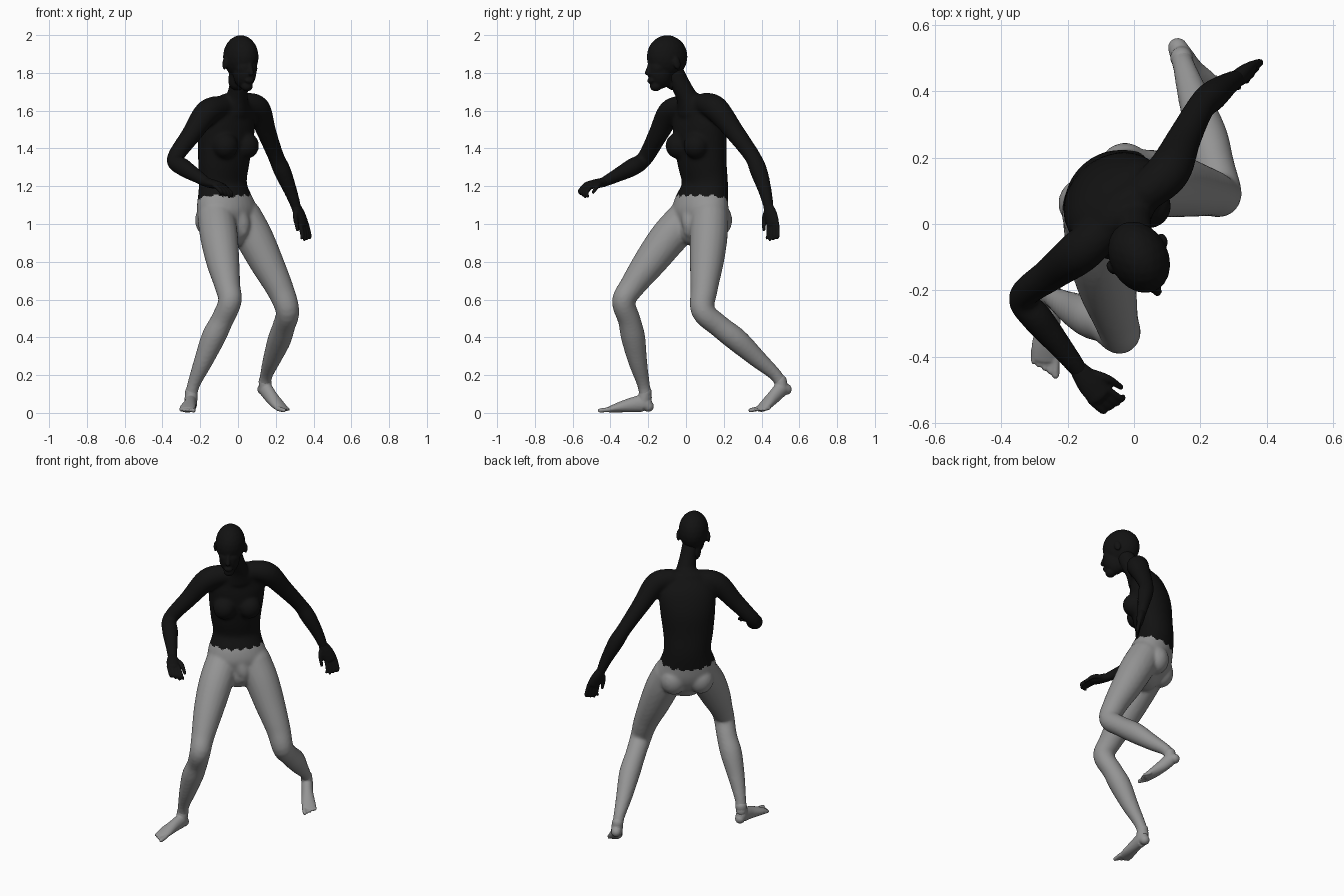
import bpy, bmesh, math
from mathutils import Vector as V, Matrix

cube = bpy.data.objects.get("Cube")
if cube:
    bpy.data.objects.remove(cube, do_unlink=True)


def material(name, value):
    m = bpy.data.materials.new(name)
    m.use_nodes = True
    m.diffuse_color = (value, value, value, 1)
    bsdf = m.node_tree.nodes["Principled BSDF"]
    bsdf.inputs["Base Color"].default_value = (value, value, value, 1)
    bsdf.inputs["Roughness"].default_value = 0.8
    return m


BLACK = material("black", 0.006)
GREY = material("grey", 0.3)


def tube(bm, stations, side=(1, 0, 0), sides=20, steps=5):
    """Rounded loft through (x, y, z, half width, half depth) stations."""
    pts = [(V(s[:3]), s[3], s[-1]) for s in stations]
    pad = [pts[0]] + pts + [pts[-1]]
    path = []
    for i in range(1, len(pts)):
        for k in range(steps + (i == len(pts) - 1)):
            t = k / steps
            w = (-t + 2*t*t - t**3, 2 - 5*t*t + 3*t**3, t + 4*t*t - 3*t**3, t**3 - t*t)
            path.append([sum((pad[i - 1 + j][c] * (w[j] / 2) for j in range(4)),
                             V() if c == 0 else 0) for c in range(3)])
    first = (path[1][0] - path[0][0]).normalized()
    last = (path[-1][0] - path[-2][0]).normalized()

    def cap(end, axis):
        p, a, b = end
        r = min(a, b)
        return [[p + axis * r * math.sin(q), a * math.cos(q), b * math.cos(q)]
                for q in (0.4, 0.8, 1.15, 1.4)]
    path = cap(path[0], -first)[::-1] + path + cap(path[-1], last)
    rings = []
    for i, (p, a, b) in enumerate(path):
        tan = (path[min(i + 1, len(path) - 1)][0] - path[max(i - 1, 0)][0]).normalized()
        u = (V(side) - tan * V(side).dot(tan)).normalized()
        v = tan.cross(u)
        rings.append([bm.verts.new(p + u * a * math.cos(q) + v * b * math.sin(q))
                      for q in (math.tau * k / sides for k in range(sides))])
    for r0, r1 in zip(rings, rings[1:]):
        for k in range(sides):
            n = (k + 1) % sides
            bm.faces.new((r0[k], r0[n], r1[n], r1[k]))
    bm.faces.new(rings[0][::-1])
    bm.faces.new(rings[-1])


def ball(bm, centre, radii, left=V((1, 0, 0)), tilt=0):
    """Ellipsoid with radii along left, forward and up."""
    turn = Matrix.Rotation(math.atan2(left.y, left.x), 4, 'Z') @ Matrix.Rotation(tilt, 4, 'X')
    bmesh.ops.create_icosphere(bm, subdivisions=3, radius=1,
                               matrix=Matrix.Translation(centre) @ turn @ Matrix.Diagonal((*radii, 1)))


def fuse(name, bm, mats, voxel, smooth):
    """Melt the overlapping volumes into one smooth skin."""
    bmesh.ops.recalc_face_normals(bm, faces=bm.faces)
    mesh = bpy.data.meshes.new(name)
    bm.to_mesh(mesh)
    bm.free()
    ob = bpy.data.objects.new(name, mesh)
    bpy.context.collection.objects.link(ob)
    bpy.ops.object.select_all(action='DESELECT')
    ob.select_set(True)
    bpy.context.view_layer.objects.active = ob
    mod = ob.modifiers.new("fuse", 'REMESH')
    mod.mode = 'VOXEL'
    mod.voxel_size = voxel
    soft = ob.modifiers.new("soften", 'SMOOTH')
    soft.factor = 0.5
    soft.iterations = smooth
    for m in ("fuse", "soften"):
        bpy.ops.object.modifier_apply(modifier=m)
    ob.data.materials.clear()
    for m in mats:
        ob.data.materials.append(m)
    bpy.ops.object.shade_smooth()
    return ob


# Body: torso turned towards its left, arms and legs melted in
L, F, UP = V((0.76, 0.65, 0)), V((0.65, -0.76, 0)), V((0, 0, 1))
bm = bmesh.new()
tube(bm, [(-.035, .055, .97, .12, .09), (-.05, .07, 1.03, .175, .12),
          (-.065, .08, 1.1, .172, .125), (-.08, .1, 1.21, .14, .108),
          (-.075, .085, 1.33, .15, .115), (-.065, .075, 1.45, .163, .12),
          (-.05, .06, 1.55, .165, .105), (-.03, .04, 1.62, .13, .075)], L, 32)
tube(bm, [(-.02, .03, 1.6, .09, .07), (-.005, .005, 1.67, .06, .055),
          (.005, -.03, 1.74, .05, .052), (.01, -.06, 1.8, .05, .052)], L)
for s in (-1, 1):
    ball(bm, V((-.07, .075, 1.415)) + F * .09 + L * s * .073, (.068, .068, .07), L)
    ball(bm, V((-.055, .075, 1.02)) - F * .055 + L * s * .08, (.078, .075, .09), L)
tube(bm, [(-.02, .03, 1.08, .06, .06), (.015, .03, 1.0, .05, .055), (.02, .025, .96, .035, .04)], L)
# right arm, left arm
tube(bm, [(-.09, -.02, 1.62, .06), (-.165, -.085, 1.59, .066), (-.25, -.15, 1.47, .052),
          (-.335, -.22, 1.345, .043), (-.29, -.285, 1.30, .047), (-.22, -.37, 1.255, .036),
          (-.165, -.44, 1.22, .027)])
tube(bm, [(.04, .1, 1.635, .06), (.105, .16, 1.61, .066), (.15, .255, 1.49, .052),
          (.2, .35, 1.36, .043), (.235, .385, 1.28, .046), (.28, .42, 1.17, .035),
          (.308, .437, 1.09, .027)])
# right leg, left leg
tube(bm, [(-.115, .01, 1.04, .1), (-.1, -.09, .93, .1), (-.08, -.19, .8, .088),
          (-.055, -.285, .67, .068), (-.043, -.33, .59, .062), (-.085, -.3, .49, .06),
          (-.13, -.28, .4, .064), (-.185, -.255, .27, .05), (-.235, -.225, .15, .034),
          (-.25, -.213, .08, .034)])
tube(bm, [(.025, .125, 1.04, .1), (.085, .12, .93, .1), (.15, .11, .8, .09),
          (.225, .095, .65, .072), (.262, .09, .54, .063), (.243, .175, .46, .06),
          (.218, .27, .385, .062), (.18, .38, .285, .048), (.15, .475, .2, .034),
          (.14, .51, .14, .033)])
body = fuse("body", bm, [BLACK, GREY], 0.009, 8)

# Ragged hem: black above the waistline, grey below, dipping at the back
for p in body.data.polygons:
    c = p.center
    rel = c - V((-.07, .085, 0))
    back = -rel.dot(F)
    ripple = .007 * math.sin(14 * math.atan2(rel.dot(L), back))
    near_arm = c.y < -.13 or (c.x > .2 and c.y > .3)
    hem = 1.14 - .2 * max(back, -.05) + ripple
    is_arm = near_arm and (c.z > 1.1 or (c.y > .38 and c.z > .9))
    p.material_index = 0 if is_arm or c.z > hem else 1

# Head with jaw, nose and ears
HL, HF = V((.88, .47, 0)), V((.47, -.88, 0))
mid = V((.015, -.1, 1.885))
bm = bmesh.new()
ball(bm, mid, (.088, .113, .115), HL)
ball(bm, mid + HF * .045 - UP * .085, (.06, .066, .085), HL, .25)
ball(bm, mid + HF * .068 - UP * .155, (.032, .032, .028), HL)
ball(bm, mid + HF * .066 - UP * .06, (.06, .045, .05), HL)
tube(bm, [(*(mid + HF * .105 - UP * .04), .009), (*(mid + HF * .118 - UP * .085), .014)])
ball(bm, mid + HF * .1 - UP * .127, (.026, .014, .015), HL)
tube(bm, [(*(mid - HF * .015 - UP * .06), .055), (*(mid - HF * .04 - UP * .13), .048)], HL)
for s in (-1, 1):
    ball(bm, mid + HL * s * .09 - HF * .012 - UP * .035, (.011, .02, .034), HL, .2)
fuse("head", bm, [BLACK], 0.006, 3)


# Hands with curled fingers
def hand(name, wrist, knuckle, tip, thumb_side):
    w, k, t, s = V(wrist), V(knuckle), V(tip), V(thumb_side)
    bm = bmesh.new()
    tube(bm, [(*w, .028, .025), (*w.lerp(k, .5), .038, .024), (*k, .038, .02)], s)
    for i in range(4):
        off = s * (.03 - .02 * i)
        end = k.lerp(t, 1 - .08 * abs(i - 1)) + off * 1.1
        bend = k.lerp(t, .5) + (k - w) * .22 + off * 1.1
        tube(bm, [(*(k + off), .012), (*bend, .011), (*end, .008)], s, 10)
    base = w.lerp(k, .35) + s * .025
    tube(bm, [(*base, .016), (*(base + s * .028 + (k - w) * .4), .013),
              (*(base + s * .03 + (t - w) * .55), .009)], k - w, 10)
    fuse(name, bm, [BLACK], 0.005, 2)


hand("right_hand", (-.165, -.44, 1.22), (-.105, -.515, 1.205), (-.055, -.54, 1.145), (.8, .55, -.1))
hand("left_hand", (.308, .437, 1.09), (.345, .46, 1.005), (.358, .452, .915), (-.6, -.75, .1))


# Feet: heel, arch, ball, then five toes
def foot(name, ankle, stations, toe_dir, big_side):
    d, s = V(toe_dir).normalized(), V(big_side).normalized()
    bm = bmesh.new()
    tube(bm, stations, s)
    tube(bm, [(*ankle, .034), (*stations[1][:3], .034)], s)
    front = V(stations[-1][:3])
    for i in range(5):
        base = front + s * (.032 - .0165 * i) - d * .006 * i
        r = .013 if i == 0 else .009
        tube(bm, [(*base, r), (*(base + d * (.05 - .004 * i) - UP * .003), r * .9)], s, 10)
    ob = fuse(name, bm, [GREY], 0.005, 2)
    for v in ob.data.vertices:
        v.co.z = max(v.co.z, 0)


foot("right_foot", (-.247, -.215, .11),
     [(-.25, -.2, .035, .03, .03), (-.25, -.225, .05, .034, .045), (-.255, -.29, .042, .034, .038),
      (-.265, -.36, .028, .042, .026), (-.268, -.405, .018, .041, .016)], (0, -1, -.05), (1, 0, 0))
foot("left_foot", (.143, .5, .17),
     [(.132, .53, .125, .03, .03), (.145, .505, .125, .034, .04), (.175, .465, .085, .034, .036),
      (.21, .425, .045, .041, .027), (.235, .4, .022, .041, .017)], (.65, -.75, -.1), (-.75, -.65, 0))
